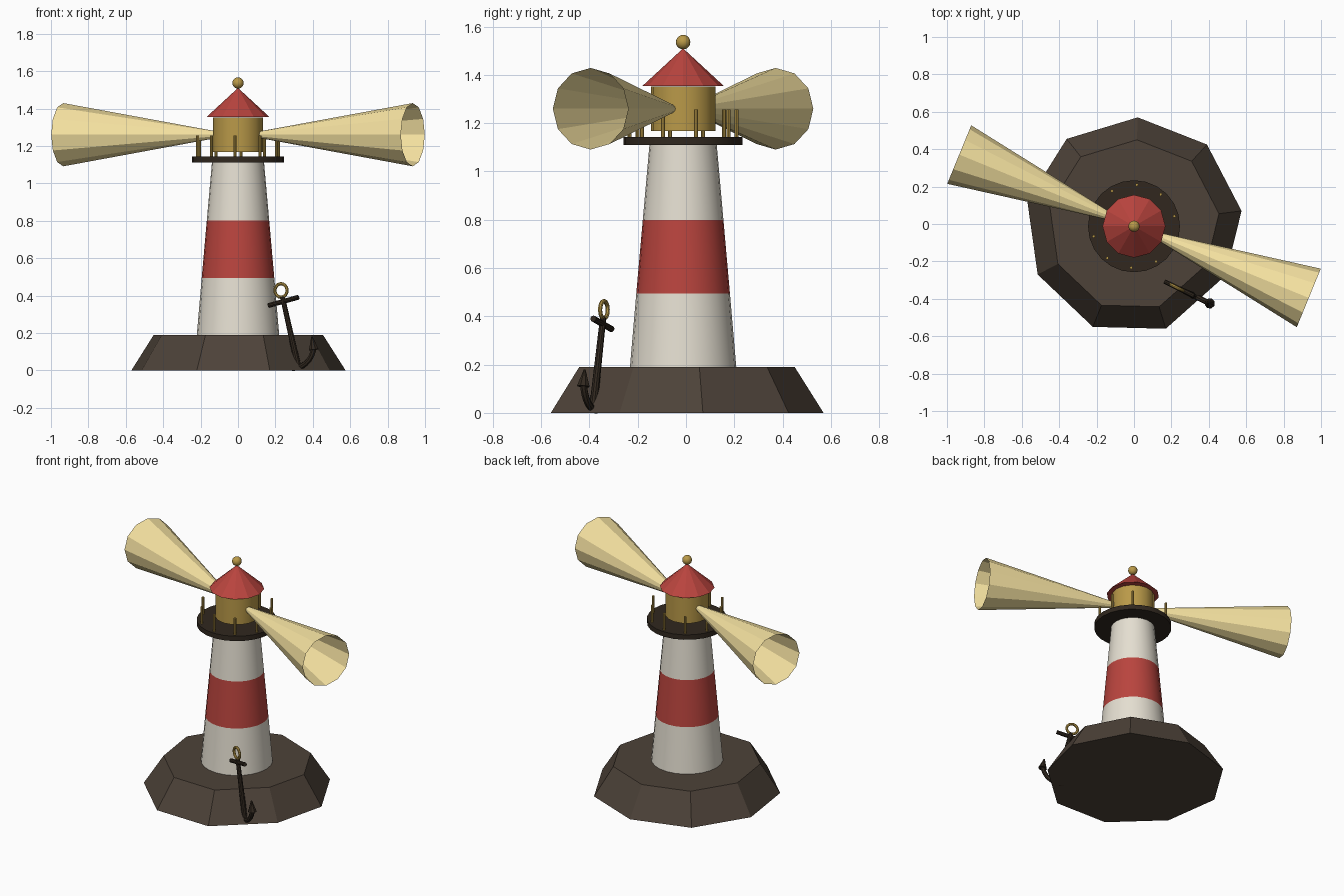
import bpy, math
from mathutils import Vector, Matrix

if "Cube" in bpy.data.objects:
    bpy.data.objects.remove(bpy.data.objects["Cube"])

CY = -0.012  # tower axis


def material(name, rgb):
    m = bpy.data.materials.new(name)
    m.diffuse_color = (*[(c / 255) ** 2.2 for c in rgb], 1)
    m.use_nodes = True
    m.node_tree.nodes["Principled BSDF"].inputs["Base Color"].default_value = m.diffuse_color
    return m


CREAM = material("cream", (228, 222, 208))
RED = material("red", (184, 70, 64))
GOLD = material("gold", (184, 152, 74))
BEAM = material("beam", (246, 226, 160))
ROCK = material("rock", (78, 68, 59))
DARK = material("dark", (52, 44, 36))


def finish(name, mat, smooth=False):
    o = bpy.context.object
    o.name = name
    o.data.materials.append(mat)
    if smooth:
        bpy.ops.object.shade_smooth_by_angle(angle=math.radians(35))
    return o


def rod(name, p, q, r1, r2, mat, sides=12, smooth=False, fill='NGON'):
    """Cone or cylinder running from p to q."""
    p, q = Vector(p), Vector(q)
    d = q - p
    bpy.ops.mesh.primitive_cone_add(vertices=sides, radius1=r1, radius2=r2, depth=d.length,
                                    end_fill_type=fill, location=(p + q) / 2,
                                    rotation=d.to_track_quat('Z', 'Y').to_euler())
    return finish(name, mat, smooth)


def drum(name, z0, z1, r1, r2, mat, sides, smooth=False):
    return rod(name, (0, CY, z0), (0, CY, z1), r1, r2, mat, sides, smooth)


# rock: slightly irregular nine-sided frustum
rim = [(.575, .07), (.39, .425), (.02, .57), (-.36, .455), (-.57, .12),
       (-.515, -.27), (-.22, -.55), (.17, -.56), (.49, -.275)]
n = len(rim)
verts = [(x, y, 0) for x, y in rim] + [(x * .79, y * .79, .19) for x, y in rim]
faces = [tuple(reversed(range(n))), tuple(range(n, 2 * n))]
faces += [(i, (i + 1) % n, (i + 1) % n + n, i + n) for i in range(n)]
me = bpy.data.meshes.new("rock")
me.from_pydata(verts, [], faces)
me.materials.append(ROCK)
bpy.context.collection.objects.link(bpy.data.objects.new("rock", me))

# tower bands
for name, z0, z1, r0, r1, mat in (("tower_lower", .17, .495, .222, .194, CREAM),
                                  ("tower_middle", .495, .80, .194, .167, RED),
                                  ("tower_upper", .80, 1.115, .167, .139, CREAM)):
    drum(name, z0, z1, r0, r1, mat, 24, True)

# gallery, lantern, roof, finial
drum("gallery", 1.11, 1.143, .246, .246, DARK, 24, True)
drum("lantern", 1.168, 1.352, .134, .134, GOLD, 16, True)
drum("roof", 1.355, 1.51, .168, 0, RED, 12)
bpy.ops.mesh.primitive_uv_sphere_add(segments=16, ring_count=10, radius=.03, location=(0, CY, 1.536))
finish("finial", GOLD, True)

# railing posts
for i in range(10):
    a = math.radians(14 + 36 * i)
    x, y = .222 * math.cos(a), CY + .222 * math.sin(a)
    rod("railing_post", (x, y, 1.14), (x, y, 1.256), .008, .008, GOLD, 8)

# two open light beams on opposite sides
for s in (1, -1):
    a = math.radians(-22.3)
    d = Vector((math.cos(a), math.sin(a), 0)) * s
    c = Vector((0, CY, 1.26))
    rod("light_beam", c + d * .125, c + d * 1.01, .018, .169, BEAM, 12, False, 'NOTHING')

# anchor: drawn in its own plane, tilted against the rock
u = Vector((.9, -.436, 0))
t = math.radians(14)
A = u * math.cos(t) + Vector((0, 0, math.sin(t)))
B = -u * math.sin(t) + Vector((0, 0, math.cos(t)))
R = Vector((.23, -.34, .427))


def at(a, b):
    return R + A * a + B * b


rod("anchor_shank", at(0, -.43), at(0, -.035), .017, .013, DARK, 10, True)
rod("anchor_stock", at(-.09, -.06), at(.09, -.06), .013, .013, DARK, 10, True)
frame = Matrix((A, B, A.cross(B))).transposed()
bpy.ops.mesh.primitive_torus_add(major_segments=20, minor_segments=8, major_radius=.036,
                                 minor_radius=.009, location=R, rotation=frame.to_euler())
finish("anchor_ring", GOLD, True)

# anchor arms and flukes
cu = bpy.data.curves.new("anchor_arms", 'CURVE')
cu.dimensions = '3D'
cu.bevel_depth = .015
cu.bevel_resolution = 2
cu.use_fill_caps = True
sp = cu.splines.new('POLY')
sp.points.add(12)
for i, pt in enumerate(sp.points):
    a = math.radians(195 + 150 * i / 12)
    pt.co = (*at(.122 * math.cos(a), -.302 + .122 * math.sin(a)), 1)
arms = bpy.data.objects.new("anchor_arms", cu)
bpy.context.collection.objects.link(arms)
bpy.ops.object.select_all(action='DESELECT')
arms.select_set(True)
bpy.context.view_layer.objects.active = arms
bpy.ops.object.convert(target='MESH')
finish("anchor_arms", DARK, True)
for s in (1, -1):
    rod("anchor_fluke", at(.112 * s, -.355), at(.118 * s, -.285), .028, .004, DARK, 8)
